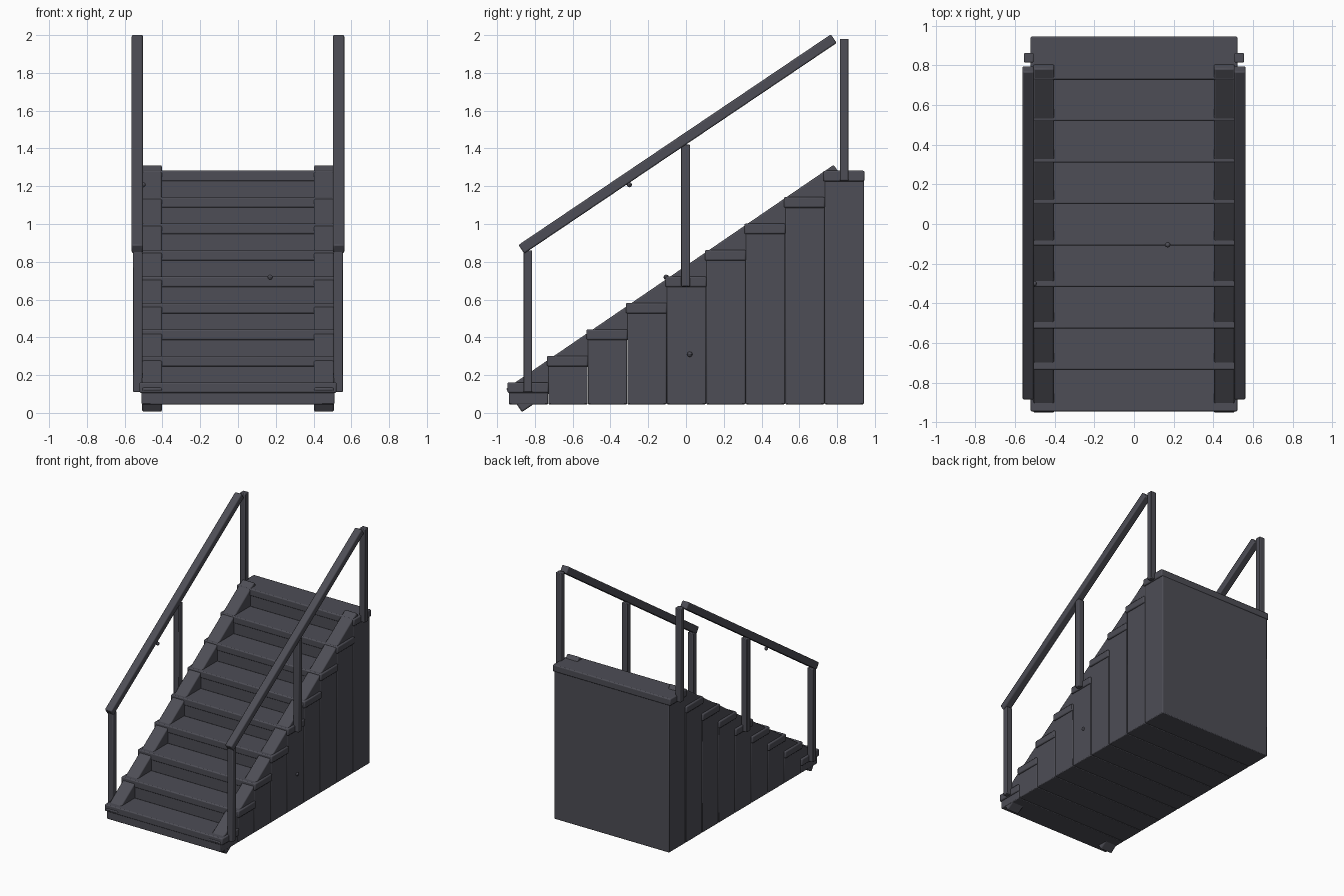
import bpy, math
from mathutils import Vector

if "Cube" in bpy.data.objects:
    bpy.data.objects.remove(bpy.data.objects["Cube"])

mat = bpy.data.materials.new("dark grey wood")
mat.diffuse_color = (0.075, 0.075, 0.092, 1)
mat.use_nodes = True
mat.node_tree.nodes["Principled BSDF"].inputs["Base Color"].default_value = mat.diffuse_color


def finish(ob, name, bevel=0.008):
    ob.name = name
    ob.data.materials.append(mat)
    if bevel:
        b = ob.modifiers.new("rounded edges", 'BEVEL')
        b.width = bevel
        b.segments = 2
    bpy.ops.object.shade_smooth_by_angle(angle=math.radians(35))
    return ob


def box(name, x, y, z, bevel=0.008):
    """Axis-aligned box from (min, max) ranges."""
    bpy.ops.mesh.primitive_cube_add(size=1, location=[sum(r) / 2 for r in (x, y, z)])
    ob = bpy.context.object
    ob.scale = [r[1] - r[0] for r in (x, y, z)]
    bpy.ops.object.transform_apply(location=False, rotation=False, scale=True)
    return finish(ob, name, bevel)


def sloped_beam(name, xc, width, top_a, top_b, thick):
    """Beam whose upper edge runs from top_a to top_b in the (y, z) plane."""
    a, b = Vector(top_a), Vector(top_b)
    d = (b - a).normalized()
    c = (a + b) / 2 + Vector((d.y, -d.x)) * thick / 2
    bpy.ops.mesh.primitive_cube_add(size=1, location=(xc, c.x, c.y))
    ob = bpy.context.object
    ob.scale = (width, (b - a).length, thick)
    bpy.ops.object.transform_apply(location=False, rotation=False, scale=True)
    ob.rotation_euler.x = math.atan2(d.y, d.x)
    return finish(ob, name)


# Steps: nine solid blocks, each capped by a slightly wider tread
STEP, RISE = 0.209, 0.14
for i in range(9):
    y, top = -0.945 + i * STEP, 0.162 + i * RISE
    box(f"step_block_{i + 1}", (-0.51, 0.51), (y + 0.007, y + 0.007 + STEP - 0.001),
        (0.045, top - 0.05), 0.006)
    box(f"tread_{i + 1}", (-0.522, 0.522), (y, y + 0.218), (top - 0.056, top))

# Sides: stringer, handrail and three posts
for s, side in ((-1, "left"), (1, "right")):
    sloped_beam(f"{side}_stringer", s * 0.455, 0.106, (-0.953, 0.128), (0.782, 1.313), 0.150)
    sloped_beam(f"{side}_handrail", s * 0.533, 0.06, (-0.887, 0.889), (0.767, 2.004), 0.055)
    for label, y, z0 in (("front", -0.838, 0.11), ("middle", -0.002, 0.67), ("back", 0.838, 1.23)):
        box(f"{side}_{label}_post", sorted((s * 0.506, s * 0.555)),
            (y - 0.0235, y + 0.0235), (z0, z0 + 0.75), 0.005)

# Tiny wooden nubs on a tread, the rail and the side
for n, loc in enumerate(((0.17, -0.105, 0.718), (-0.503, -0.30, 1.208), (0.51, 0.02, 0.31))):
    bpy.ops.mesh.primitive_uv_sphere_add(segments=8, ring_count=6, radius=0.014, location=loc)
    finish(bpy.context.object, f"nub_{n + 1}", 0)
